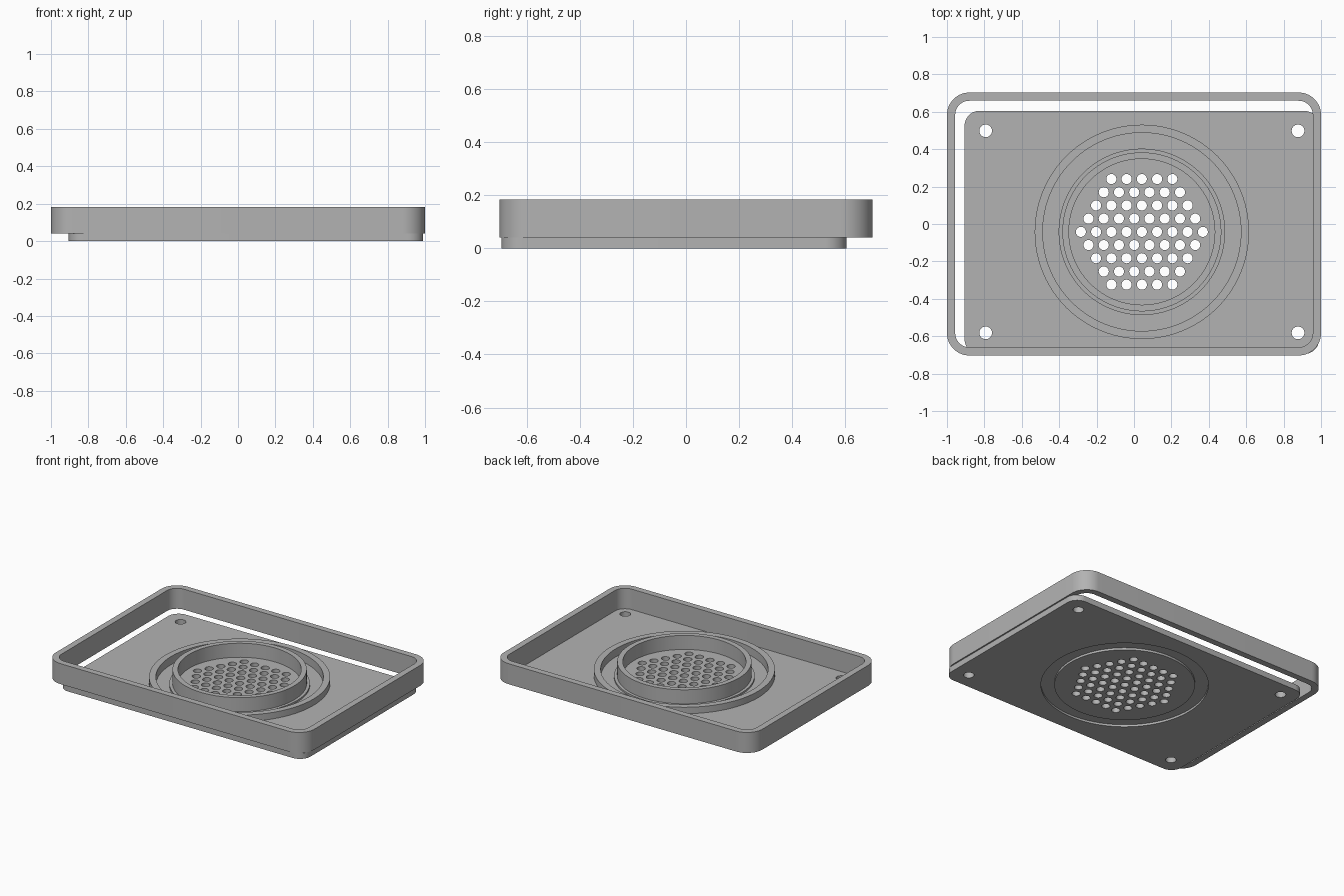
import bpy
from math import cos, sin, pi, sqrt, radians

if "Cube" in bpy.data.objects:
    bpy.data.objects.remove(bpy.data.objects["Cube"], do_unlink=True)

grey = bpy.data.materials.new("plain_grey")
grey.use_nodes = True
colour = (0.45, 0.45, 0.45, 1)
grey.diffuse_color = colour
grey.node_tree.nodes["Principled BSDF"].inputs["Base Color"].default_value = colour

CX, CY = 0.042, -0.042   # centre of the plate, rings and grille


def circle(r, x=CX, y=CY, n=96):
    return [(x + r * cos(2 * pi * i / n), y + r * sin(2 * pi * i / n)) for i in range(n)]


def rounded_rect(x, y, half_w, half_h, r, steps=12):
    points = []
    for quarter, (sx, sy) in enumerate([(1, 1), (-1, 1), (-1, -1), (1, -1)]):
        for i in range(steps + 1):
            a = (quarter + i / steps) * pi / 2
            points.append((x + sx * (half_w - r) + r * cos(a),
                           y + sy * (half_h - r) + r * sin(a)))
    return points


def slab(name, loops, z0, z1):
    """Extrude an outline with holes between two heights."""
    curve = bpy.data.curves.new(name, "CURVE")
    curve.dimensions = "2D"
    curve.fill_mode = "BOTH"
    curve.extrude = (z1 - z0) / 2
    for loop in loops:
        spline = curve.splines.new("POLY")
        spline.points.add(len(loop) - 1)
        for point, (x, y) in zip(spline.points, loop):
            point.co = (x, y, 0, 1)
        spline.use_cyclic_u = True
    helper = bpy.data.objects.new(name + "_outline", curve)
    bpy.context.collection.objects.link(helper)
    bpy.context.view_layer.update()
    mesh = bpy.data.meshes.new_from_object(
        helper.evaluated_get(bpy.context.evaluated_depsgraph_get()))
    bpy.data.objects.remove(helper, do_unlink=True)

    obj = bpy.data.objects.new(name, mesh)
    bpy.context.collection.objects.link(obj)
    obj.location.z = (z0 + z1) / 2
    mesh.materials.clear()
    mesh.materials.append(grey)
    bpy.ops.object.select_all(action="DESELECT")
    obj.select_set(True)
    bpy.context.view_layer.objects.active = obj
    # Weld the caps to the walls
    bpy.ops.object.mode_set(mode="EDIT")
    bpy.ops.mesh.select_all(action="SELECT")
    bpy.ops.mesh.remove_doubles(threshold=0.0001)
    bpy.ops.mesh.normals_make_consistent(inside=False)
    bpy.ops.object.mode_set(mode="OBJECT")
    bpy.ops.object.shade_smooth_by_angle(angle=radians(30))
    return obj


# Raised rim frame, offset from the plate
slab("rim_frame", [rounded_rect(0, 0, 1, 0.703, 0.12),
                   rounded_rect(0, 0, 0.956, 0.659, 0.076)], 0.04, 0.183)

# Base plate with screw holes and a round opening
screw_holes = [circle(0.034, CX + sx * 0.835, CY + sy * 0.54, 32)
               for sx in (-1, 1) for sy in (-1, 1)]
slab("base_plate", [rounded_rect(CX, -0.045, 0.948, 0.65, 0.08),
                    circle(0.53)] + screw_holes, 0, 0.04)

# Hexagonal grille of round holes
pitch = 0.0815
holes = []
for row in range(-4, 5):
    count = 9 - abs(row)
    for i in range(count):
        holes.append(circle(0.027, CX + (i - (count - 1) / 2) * pitch,
                            CY + row * pitch * sqrt(3) / 2, 24))
slab("grille_disc", [circle(0.445)] + holes, 0, 0.04)

# Thin web joining the grille to the plate, and the two raised rings
slab("groove_web", [circle(0.53), circle(0.445)], 0.015, 0.028)
slab("outer_ring", [circle(0.573), circle(0.53)], 0.04, 0.085)
slab("inner_ring", [circle(0.425), circle(0.39)], 0.04, 0.138)
